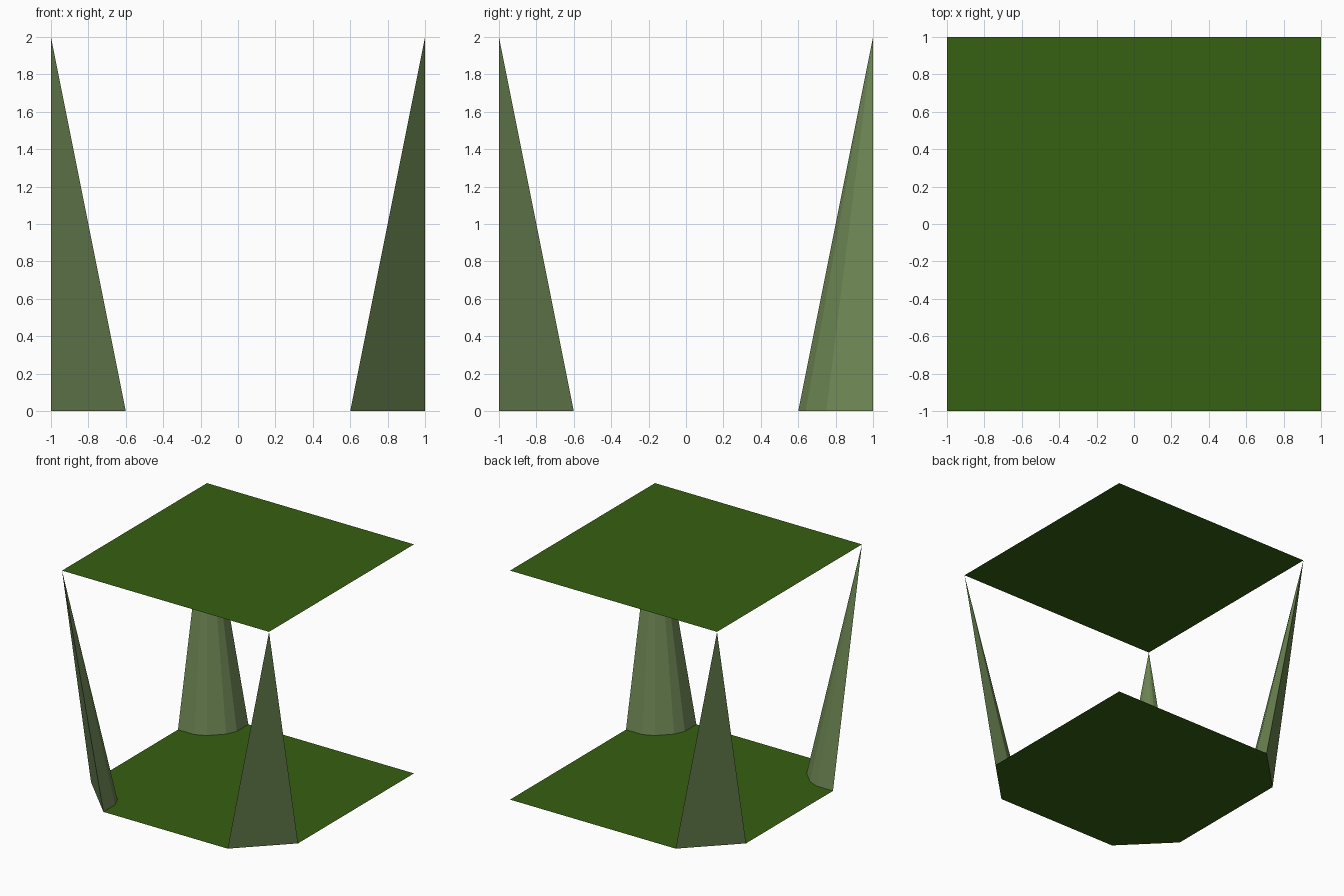
import bpy, bmesh

if "Cube" in bpy.data.objects:
    bpy.data.objects.remove(bpy.data.objects["Cube"])

def material(name, rgb):
    m = bpy.data.materials.new(name)
    m.diffuse_color = (*rgb, 1)
    m.use_nodes = True
    m.node_tree.nodes["Principled BSDF"].inputs["Base Color"].default_value = m.diffuse_color
    return m

GREEN = material("grass_green", (0.037, 0.115, 0.006))
MID = material("mid_green", (0.058, 0.148, 0.02))
RIM = material("pale_green", (0.095, 0.195, 0.055))
LEG = material("grey_green", (0.15, 0.235, 0.085))

def finish(bm, name, mats):
    me = bpy.data.meshes.new(name)
    bm.to_mesh(me)
    bm.free()
    for m in mats:
        me.materials.append(m)
    ob = bpy.data.objects.new(name, me)
    bpy.context.collection.objects.link(ob)
    return ob

# Thin sheet with paler bands near its border
def sheet(name, outline, z):
    bm = bmesh.new()
    face = bm.faces.new([bm.verts.new((x, y, z)) for x, y in outline])
    for band, width in ((2, 0.09), (1, 0.12)):
        ring = bmesh.ops.inset_region(bm, faces=[face], thickness=width)
        for f in ring["faces"]:
            f.material_index = band
    face.material_index = 0
    bm.normal_update()
    return finish(bm, name, (GREEN, MID, RIM))

# Leg: cone with its tip at the corner, flat outside, rounded inside
PROFILE = [(0.4, 0), (0.4, 0.16), (0.36, 0.25), (0.25, 0.36), (0.16, 0.4), (0, 0.4)]

def leg(name, sx, sy):
    bm = bmesh.new()
    tip = bm.verts.new((sx, sy, 2))
    ring = [bm.verts.new((sx * (1 - a), sy * (1 - b), 0)) for a, b in PROFILE]
    for i, v in enumerate(ring):
        bm.faces.new((v, ring[(i + 1) % len(ring)], tip))
    bmesh.ops.recalc_face_normals(bm, faces=bm.faces[:])
    # Make sure the outer flat face points away from the centre
    bm.faces.ensure_lookup_table()
    n = bm.faces[-1].normal
    if n.x * sx + n.y * sy < 0:
        bmesh.ops.reverse_faces(bm, faces=bm.faces[:])
    return finish(bm, name, (LEG,))

# Top is a full square, bottom has three corners cut off by the legs
sheet("top_sheet", [(-1, -1), (1, -1), (1, 1), (-1, 1)], 2)
sheet("bottom_sheet", [(-0.6, -1), (0.6, -1), (1, -0.6), (1, 1),
                       (-0.6, 1), (-1, 0.6), (-1, -0.6)], 0)

leg("front_left_leg", -1, -1)
leg("front_right_leg", 1, -1)
leg("back_left_leg", -1, 1)
